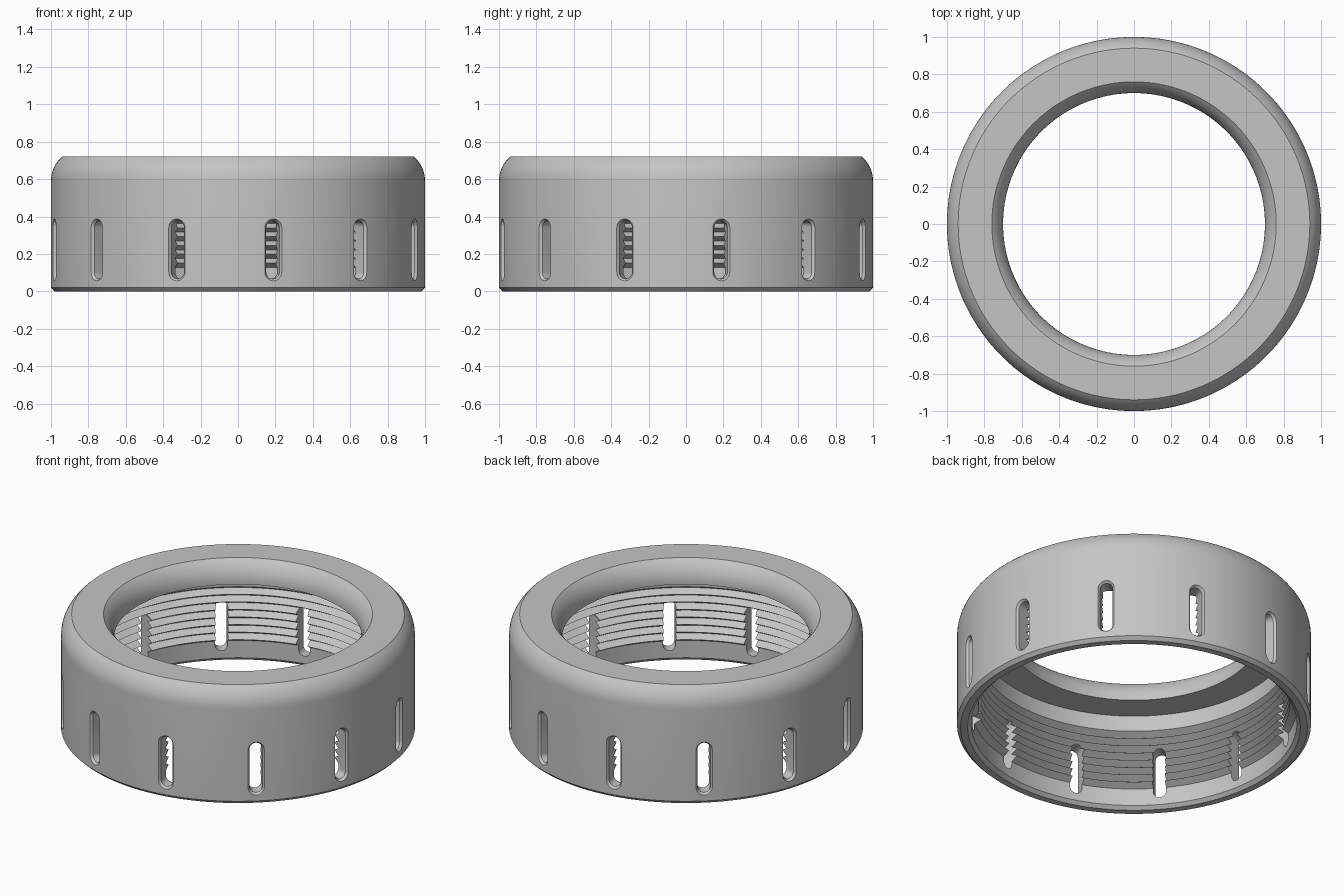
import bpy, bmesh, math
from mathutils import Matrix, Vector

cube = bpy.data.objects.get("Cube")
if cube:
    bpy.data.objects.remove(cube)

SEGMENTS = 180
SLOTS = 12

grey = bpy.data.materials.new("matte grey")
grey.use_nodes = True
colour = (0.56, 0.56, 0.56, 1)
grey.diffuse_color = colour
grey.node_tree.nodes["Principled BSDF"].inputs["Base Color"].default_value = colour


def make_object(name, bm):
    bmesh.ops.recalc_face_normals(bm, faces=bm.faces)
    mesh = bpy.data.meshes.new(name)
    bm.to_mesh(mesh)
    bm.free()
    mesh.materials.append(grey)
    obj = bpy.data.objects.new(name, mesh)
    bpy.context.collection.objects.link(obj)
    return obj


def bridge(bm, loop_a, loop_b):
    n = len(loop_a)
    for i in range(n):
        j = (i + 1) % n
        bm.faces.new((loop_a[i], loop_a[j], loop_b[j], loop_b[i]))


def arc(cx, cz, radius, start, end, steps):
    angles = [math.radians(start + (end - start) * i / steps) for i in range(steps + 1)]
    return [(cx + radius * math.cos(a), cz + radius * math.sin(a)) for a in angles]


# Closed cross-section of the ring: outer wall, rounded lip, bore, threads
profile = [(0.94, 0), (0.98, 0), (1.0, 0.02)]
profile += arc(0.832, 0.591, 0.168, 0, 50, 8)
profile += arc(0.868, 0.591, 0.168, 130, 180, 8)
profile += [(0.70, 0.58), (0.88, 0.58)]

# Internal V-shaped thread, from top to bottom
pitch, ridges, thread_top = 0.0472, 8, 0.4815
for i in range(ridges):
    z = thread_top - i * pitch
    profile += [(0.88, z), (0.92, z - pitch / 2)]
profile.append((0.92, 0.02))

# Threaded ring, turned around the vertical axis
bm = bmesh.new()
loops = []
for r, z in profile:
    loops.append([bm.verts.new((r * math.cos(math.tau * i / SEGMENTS),
                                r * math.sin(math.tau * i / SEGMENTS), z))
                  for i in range(SEGMENTS)])
for a, b in zip(loops, loops[1:] + loops[:1]):
    bridge(bm, a, b)
ring = make_object("threaded_ring", bm)


# Round-ended slot cutters, flared at the outer wall
def stadium(bm, x, half_width, matrix):
    points = []
    for centre, start in ((0.119, 0), (-0.119, 180)):
        points += arc(0, centre, half_width, start, start + 180, 10)
    return [bm.verts.new(matrix @ Vector((x, y, 0.2215 + z))) for y, z in points]


bm = bmesh.new()
for k in range(SLOTS):
    turn = Matrix.Rotation(math.radians(10.9 + 360 / SLOTS * k), 4, "Z")
    sections = [stadium(bm, x, w, turn)
                for x, w in ((0.79, 0.036), (0.985, 0.036), (1.01, 0.054))]
    for a, b in zip(sections, sections[1:]):
        bridge(bm, a, b)
    bm.faces.new(sections[0])
    bm.faces.new(sections[-1])
cutter = make_object("slot_cutter", bm)
cutter.hide_render = True

# Cut the slots and finish the shading
cut = ring.modifiers.new("slots", "BOOLEAN")
cut.operation = "DIFFERENCE"
cut.solver = "EXACT"
cut.object = cutter
bpy.ops.object.select_all(action="DESELECT")
ring.select_set(True)
bpy.context.view_layer.objects.active = ring
bpy.ops.object.modifier_apply(modifier=cut.name)
bpy.data.objects.remove(cutter)
bpy.ops.object.shade_smooth_by_angle(angle=math.radians(25))
